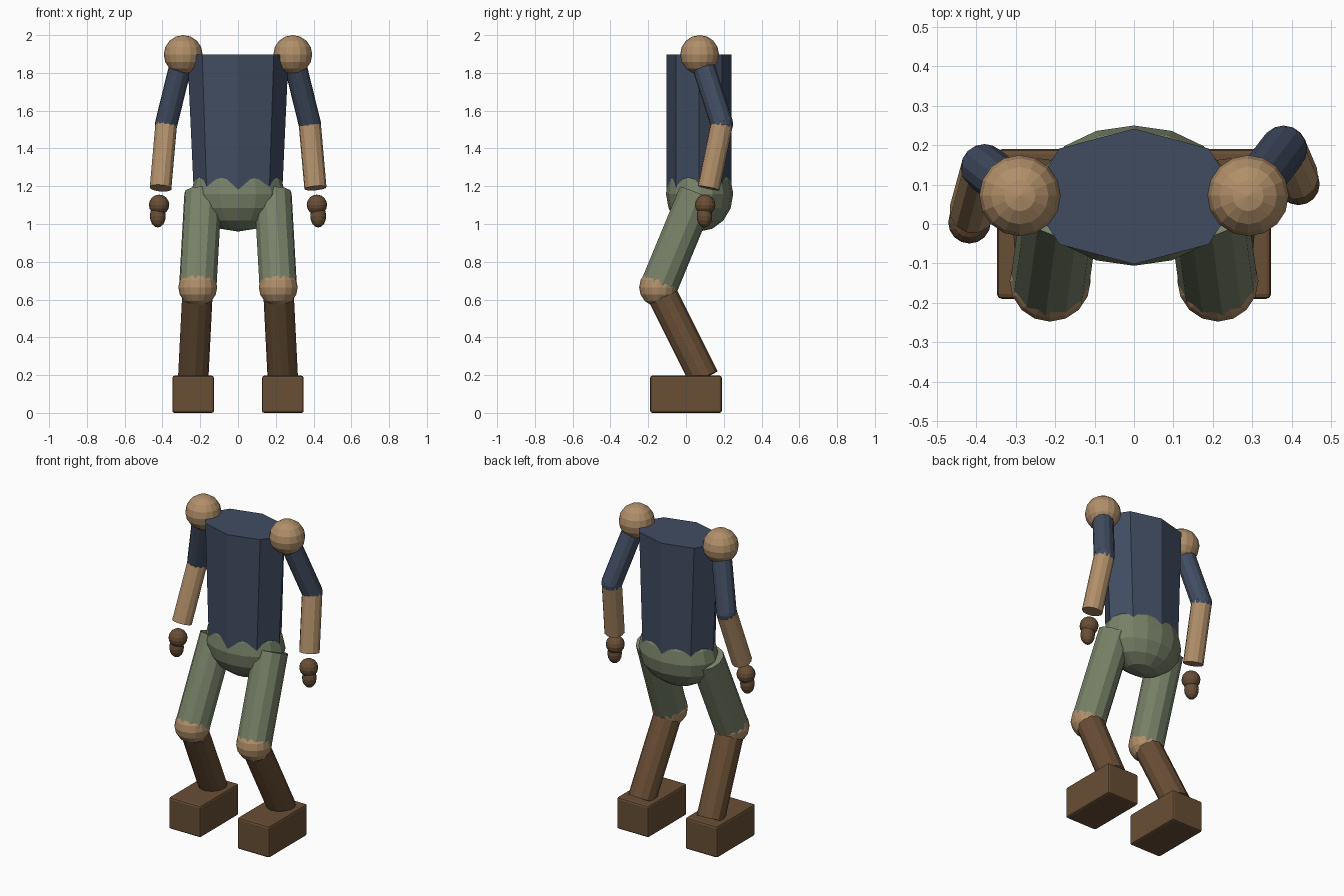
import bpy, bmesh, math
from mathutils import Vector, Matrix

if "Cube" in bpy.data.objects:
    bpy.data.objects.remove(bpy.data.objects["Cube"])


def make_material(name, rgb):
    m = bpy.data.materials.new(name)
    m.diffuse_color = (*rgb, 1.0)
    m.use_nodes = True
    m.node_tree.nodes["Principled BSDF"].inputs["Base Color"].default_value = m.diffuse_color
    return m


BLUE = make_material("navy cloth", (0.052, 0.073, 0.120))
GREEN = make_material("olive cloth", (0.190, 0.223, 0.140))
TAN = make_material("tan skin", (0.440, 0.275, 0.142))
BROWN = make_material("brown leather", (0.140, 0.077, 0.036))


def finish(name, bm, mat):
    bmesh.ops.recalc_face_normals(bm, faces=bm.faces)
    mesh = bpy.data.meshes.new(name)
    bm.to_mesh(mesh)
    bm.free()
    mesh.materials.append(mat)
    obj = bpy.data.objects.new(name, mesh)
    bpy.context.collection.objects.link(obj)
    return obj


def ball(name, centre, radii, mat, segments=16, rings=8):
    bm = bmesh.new()
    bmesh.ops.create_uvsphere(bm, u_segments=segments, v_segments=rings, radius=1)
    bmesh.ops.transform(bm, verts=bm.verts,
                        matrix=Matrix.Translation(centre) @ Matrix.Diagonal((*radii, 1)))
    return finish(name, bm, mat)


def rod(name, start, end, radius, mat, sides=12):
    start, end = Vector(start), Vector(end)
    axis = end - start
    bm = bmesh.new()
    bmesh.ops.create_cone(bm, cap_ends=True, segments=sides, radius1=radius,
                          radius2=radius, depth=axis.length)
    turn = axis.to_track_quat('Z', 'Y').to_matrix().to_4x4()
    bmesh.ops.transform(bm, verts=bm.verts,
                        matrix=Matrix.Translation((start + end) / 2) @ turn)
    return finish(name, bm, mat)


def block(name, low, high, mat, bevel):
    low, high = Vector(low), Vector(high)
    bm = bmesh.new()
    bmesh.ops.create_cube(bm, size=1)
    bmesh.ops.transform(bm, verts=bm.verts,
                        matrix=Matrix.Translation((low + high) / 2)
                        @ Matrix.Diagonal((*(high - low), 1)))
    obj = finish(name, bm, mat)
    mod = obj.modifiers.new("soft edges", 'BEVEL')
    mod.width = bevel
    mod.segments = 2
    return obj


# Torso: eight-sided prism, narrowing sideways toward the waist
bm = bmesh.new()
rings = []
for z, rx in ((1.14, 0.233), (1.897, 0.268)):
    rings.append([bm.verts.new((rx * math.cos(i * math.pi / 4),
                                0.07 + 0.172 * math.sin(i * math.pi / 4), z))
                  for i in range(8)])
bm.faces.new(rings[0])
bm.faces.new(rings[1])
for i in range(8):
    j = (i + 1) % 8
    bm.faces.new((rings[0][i], rings[0][j], rings[1][j], rings[1][i]))
finish("torso", bm, BLUE)

# Pelvis
ball("pelvis", (0, 0.072, 1.16), (0.25, 0.178, 0.20), GREEN)

for side, s, elbow_y, wrist_y in (("left", 1, 0.19, 0.12), ("right", -1, 0.143, 0.033)):
    # Arm: the two arms swing by different amounts
    shoulder = Vector((s * 0.29, 0.072, 1.897))
    elbow = Vector((s * 0.38, elbow_y, 1.53))
    wrist = Vector((s * 0.41, wrist_y, 1.19))
    ball(side + "_shoulder", shoulder, (0.103,) * 3, TAN)
    rod(side + "_upper_arm", shoulder, elbow, 0.06, BLUE)
    ball(side + "_elbow", elbow, (0.06,) * 3, BLUE)
    rod(side + "_forearm", elbow, wrist, 0.059, TAN)

    # Hand: palm ball with a longer finger lobe below
    palm = wrist + (wrist - elbow) * 0.26
    ball(side + "_palm", palm, (0.054,) * 3, BROWN)
    ball(side + "_fingers", palm + Vector((s * 0.007, -0.004, -0.06)),
         (0.042, 0.041, 0.06), BROWN)

    # Leg: bent at the knee
    hip = (s * 0.185, 0.06, 1.16)
    knee = (s * 0.213, -0.145, 0.665)
    ankle = (s * 0.237, 0.095, 0.185)
    rod(side + "_thigh", hip, knee, 0.1, GREEN)
    ball(side + "_knee", knee, (0.103,) * 3, TAN)
    rod(side + "_shin", knee, ankle, 0.081, BROWN)

    # Foot
    x0, x1 = sorted((s * 0.127, s * 0.348))
    block(side + "_foot", (x0, -0.19, 0.0), (x1, 0.19, 0.197), BROWN, 0.012)
